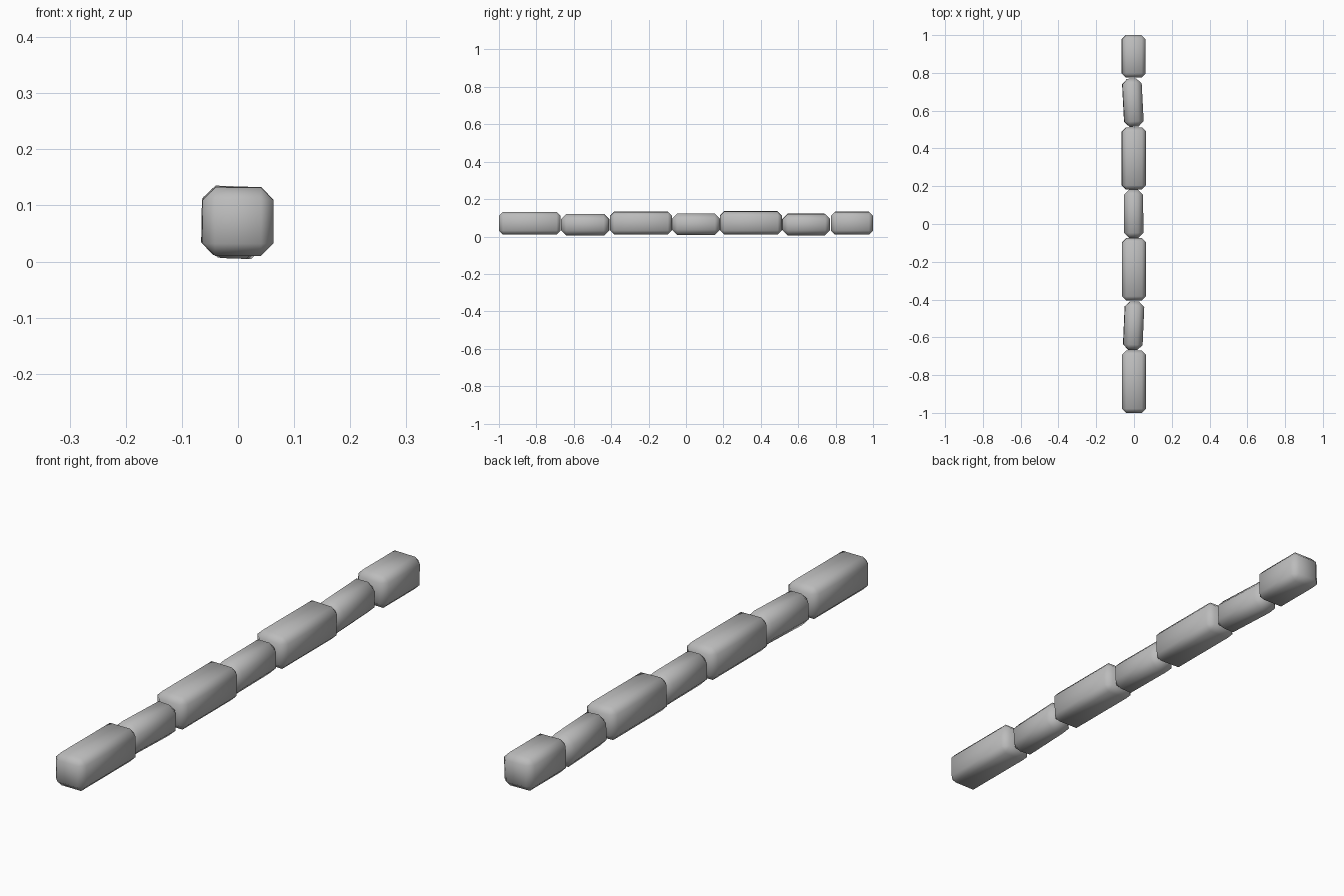
import bpy
import math

cube = bpy.data.objects.get("Cube")
if cube:
    bpy.data.objects.remove(cube, do_unlink=True)

stone = bpy.data.materials.new("stone_grey")
stone.use_nodes = True
grey = (0.5, 0.5, 0.5, 1)
stone.diffuse_color = grey
stone.node_tree.nodes["Principled BSDF"].inputs["Base Color"].default_value = grey


def block(name, y0, y1, width, height, x, z, yaw, roll, bevel):
    """Chamfered, softly shaded stone block lying along y, slightly askew."""
    bpy.ops.mesh.primitive_cube_add(size=1, location=(x, (y0 + y1) / 2, z))
    ob = bpy.context.object
    ob.name = name
    ob.scale = (width, y1 - y0, height)
    bpy.ops.object.transform_apply(location=False, rotation=False, scale=True)
    ob.rotation_euler = (0, math.radians(roll), math.radians(yaw))
    mod = ob.modifiers.new("chamfer", "BEVEL")
    mod.width = bevel
    mod.segments = 1
    bpy.ops.object.modifier_apply(modifier=mod.name)
    ob.data.materials.append(stone)
    bpy.ops.object.shade_smooth()


# Long edging stones
for name, y0, y1, x, z, roll in (
    ("front_long_stone", -1.0, -0.67, 0, 0.071, 0),
    ("front_middle_long_stone", -0.405, -0.075, 0, 0.072, 1),
    ("back_middle_long_stone", 0.182, 0.512, -0.001, 0.073, 2),
    ("back_end_stone", 0.775, 1.0, -0.002, 0.072, 1),
):
    block(name, y0, y1, 0.126, 0.122, x, z, 0, roll, 0.022)

# Short spacer stones between them
for name, y0, y1, x, z, yaw, roll in (
    ("front_short_stone", -0.667, -0.41, -0.002, 0.063, -2.5, 2),
    ("middle_short_stone", -0.075, 0.182, -0.002, 0.065, 0.5, 0),
    ("back_short_stone", 0.515, 0.77, -0.006, 0.064, 3, 2),
):
    block(name, y0, y1, 0.102, 0.115, x, z, yaw, roll, 0.028)
